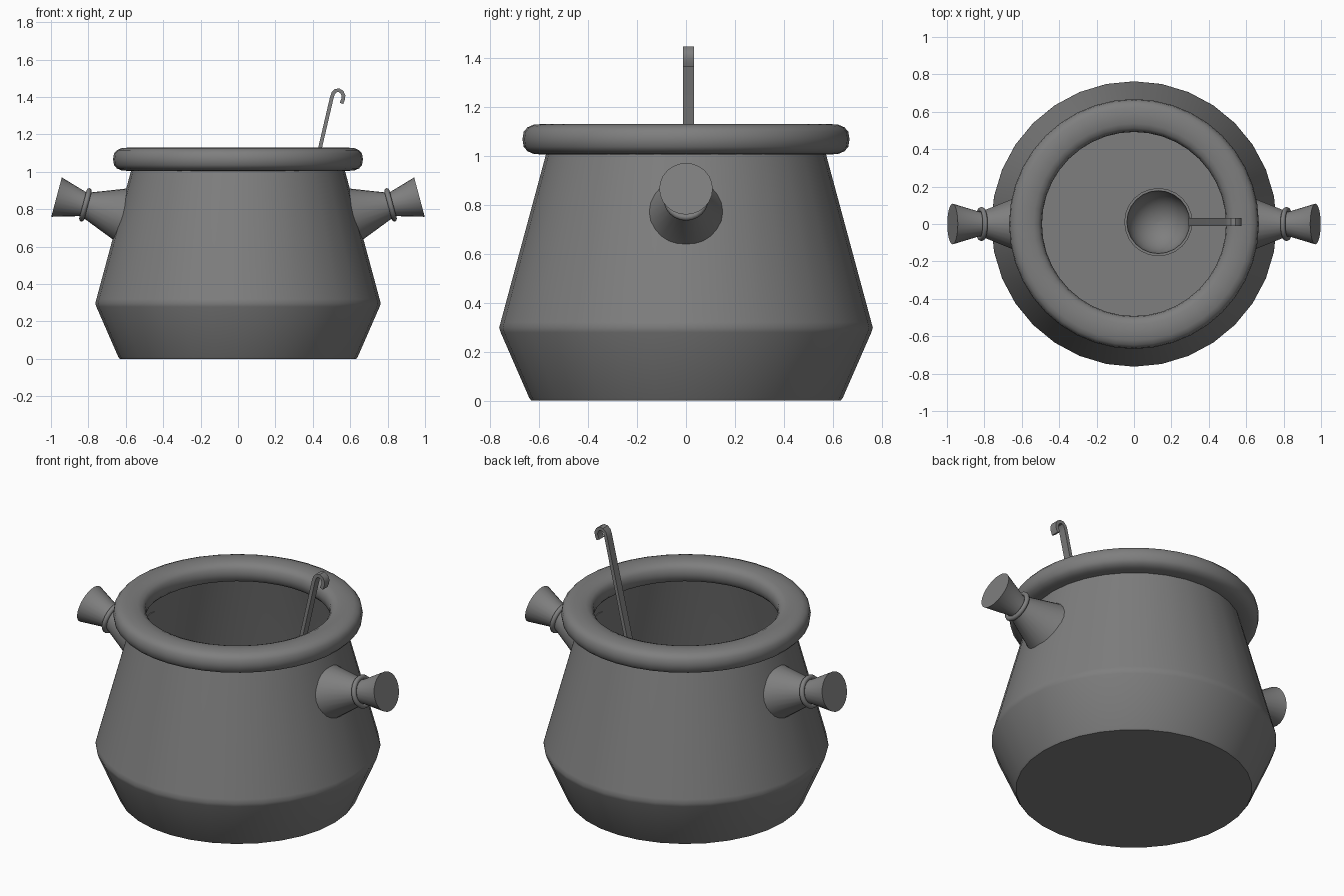
import bpy, bmesh, math
from mathutils import Matrix, Vector

if "Cube" in bpy.data.objects:
    bpy.data.objects.remove(bpy.data.objects["Cube"], do_unlink=True)

iron = bpy.data.materials.new("dark grey iron")
iron.use_nodes = True
GREY = (0.21, 0.21, 0.21, 1)
iron.diffuse_color = GREY
bsdf = next(n for n in iron.node_tree.nodes if n.type == "BSDF_PRINCIPLED")
bsdf.inputs["Base Color"].default_value = GREY


def finish(bm, name, matrix=Matrix(), angle=35):
    bmesh.ops.recalc_face_normals(bm, faces=bm.faces)
    mesh = bpy.data.meshes.new(name)
    bm.to_mesh(mesh)
    bm.free()
    mesh.transform(matrix)
    mesh.materials.append(iron)
    obj = bpy.data.objects.new(name, mesh)
    bpy.context.collection.objects.link(obj)
    bpy.ops.object.select_all(action="DESELECT")
    obj.select_set(True)
    bpy.context.view_layer.objects.active = obj
    bpy.ops.object.shade_smooth_by_angle(angle=math.radians(angle))
    return obj


def lathe(name, profile, sides=32, matrix=Matrix(), closed=False, angle=35):
    """Turn (radius, height) points around z; open ends are capped."""
    bm = bmesh.new()
    rings = []
    for r, z in profile:
        rings.append([bm.verts.new((r * math.cos(a), r * math.sin(a), z))
                      for a in (math.tau * i / sides for i in range(sides))])
    pairs = list(zip(rings, rings[1:]))
    if closed:
        pairs.append((rings[-1], rings[0]))
    for low, high in pairs:
        for i in range(sides):
            j = (i + 1) % sides
            bm.faces.new((low[i], low[j], high[j], high[i]))
    if not closed:
        bm.faces.new(rings[0])
        bm.faces.new(rings[-1])
    return finish(bm, name, matrix, angle)


# Hollow pot with a softened belly edge
lathe("pot_body", [
    (0.632, 0), (0.64, 0.01), (0.757, 0.278), (0.763, 0.297), (0.757, 0.32),
    (0.568, 1.02), (0.545, 1.02), (0.735, 0.32), (0.74, 0.297), (0.735, 0.278),
    (0.625, 0.03)])

# Thick rounded rim, a squashed ring
rim = []
for i in range(16):
    a = math.tau * i / 16
    c, s = math.cos(a), math.sin(a)
    rim.append((0.58 + 0.088 * math.copysign(abs(c) ** 0.75, c),
                1.067 + 0.063 * math.copysign(abs(s) ** 0.75, s)))
lathe("pot_rim", rim, sides=40, closed=True, angle=60)

# Flared side handles, each with a collar, square to the sloping wall
grip = [(0.155, -0.03), (0.14, 0), (0.074, 0.17), (0.066, 0.2), (0.109, 0.347)]
collar = [(0.078 + 0.014 * math.cos(math.tau * i / 8),
           0.187 + 0.014 * math.sin(math.tau * i / 8)) for i in range(8)]
for side, label in ((1, "left"), (-1, "right")):
    place = (Matrix.Translation((side * 0.635, 0, 0.775))
             @ Matrix.Rotation(side * math.radians(75), 4, "Y"))
    lathe(label + "_handle", grip, 24, place)
    lathe(label + "_handle_collar", collar, 24, place, closed=True, angle=60)

# Ladle bowl: a half-sphere shell
OUTER, INNER, STEPS = 0.182, 0.168, 8
arc = [math.pi / 2 * i / STEPS for i in range(STEPS + 1)]
bowl = [(max(OUTER * math.sin(a), 0.002), -OUTER * math.cos(a)) for a in arc]
bowl += [(max(INNER * math.sin(a), 0.002), -INNER * math.cos(a)) for a in reversed(arc)]
lathe("ladle_bowl", bowl, 24, Matrix.Translation((0.13, 0.01, 0.55)))

# Ladle handle: a flat strip with a hooked end
path = [(0.302, 0.54), (0.501, 1.395), (0.509, 1.42), (0.523, 1.434),
        (0.54, 1.436), (0.556, 1.426), (0.564, 1.408), (0.563, 1.39), (0.553, 1.366)]
bm = bmesh.new()
sections = []
for i, p in enumerate(path):
    along = Vector(path[min(i + 1, len(path) - 1)]) - Vector(path[max(i - 1, 0)])
    side = Vector((-along.y, along.x)).normalized() * 0.01
    if i == 1:
        side = Vector((-0.97, 0.23)) * 0.01
    sections.append([bm.verts.new((p[0] + k * side.x, y, p[1] + k * side.y))
                     for k, y in ((1, -0.012), (1, 0.033), (-1, 0.033), (-1, -0.012))])
for a, b in zip(sections, sections[1:]):
    for i in range(4):
        j = (i + 1) % 4
        bm.faces.new((a[i], a[j], b[j], b[i]))
bm.faces.new(sections[0])
bm.faces.new(sections[-1])
finish(bm, "ladle_handle")
